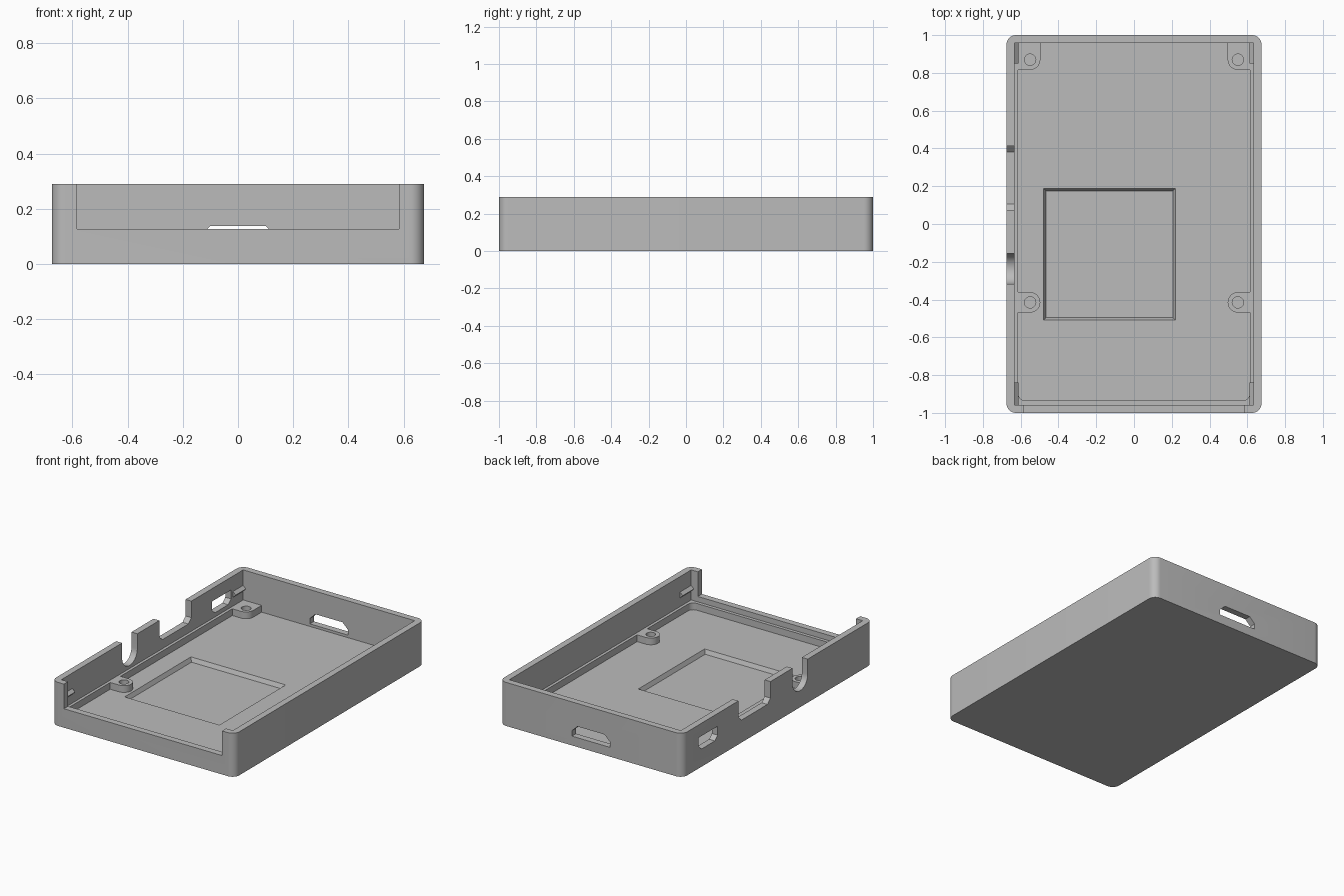
import bpy, bmesh, math
from mathutils import Matrix

cube = bpy.data.objects.get("Cube")
if cube:
    bpy.data.objects.remove(cube, do_unlink=True)

grey = bpy.data.materials.new("mid_grey")
grey.use_nodes = True
colour = (0.5, 0.5, 0.5, 1)
grey.diffuse_color = colour
grey.node_tree.nodes["Principled BSDF"].inputs["Base Color"].default_value = colour

# Maps from profile (u, v, depth) to model axes
TO_Z = Matrix.Identity(4)
TO_X = Matrix(((0, 0, 1, 0), (1, 0, 0, 0), (0, 1, 0, 0), (0, 0, 0, 1)))
TO_Y = Matrix(((1, 0, 0, 0), (0, 0, 1, 0), (0, 1, 0, 0), (0, 0, 0, 1)))


def prism(name, profile, low, high, axes=TO_Z, taper=1.0, centre=(0, 0)):
    """Extrude a closed profile; taper scales its low end about centre."""
    bm = bmesh.new()
    cu, cv = centre
    bottom = [bm.verts.new((cu + (u - cu) * taper, cv + (v - cv) * taper, low)) for u, v in profile]
    top = [bm.verts.new((u, v, high)) for u, v in profile]
    bm.faces.new(bottom)
    bm.faces.new(top)
    n = len(profile)
    for i in range(n):
        j = (i + 1) % n
        bm.faces.new((bottom[i], bottom[j], top[j], top[i]))
    bm.transform(axes)
    bmesh.ops.recalc_face_normals(bm, faces=bm.faces)
    mesh = bpy.data.meshes.new(name)
    bm.to_mesh(mesh)
    bm.free()
    mesh.materials.append(grey)
    obj = bpy.data.objects.new(name, mesh)
    bpy.context.collection.objects.link(obj)
    return obj


def arc(u, v, r, start, end, steps=8):
    angles = [math.radians(start + (end - start) * i / steps) for i in range(steps + 1)]
    return [(u + r * math.cos(a), v + r * math.sin(a)) for a in angles]


def rect(u0, u1, v0, v1):
    return [(u0, v0), (u1, v0), (u1, v1), (u0, v1)]


def mirrored(half):
    return half + [(-u, v) for u, v in reversed(half)]


W, L, H = 0.675, 1.0, 0.29
INNER_X, INNER_Y = 0.632, 0.957
FLOOR, LEDGE = 0.045, 0.09
BOSS_X, BOSS_R = 0.55, 0.054
BOSS_Y = (-0.415, 0.87)
R = 0.05

# Outer body with rounded upright corners
tray = prism("tray", mirrored(arc(W - R, R - L, R, -90, 0) + arc(W - R, L - R, R, 0, 90)), 0, H)

# Lower cavity outline, leaving a ledge and four screw bosses standing
half = arc(0.575, -0.897, 0.038, -90, 0)
half += [(0.613, BOSS_Y[0] - BOSS_R)] + arc(BOSS_X, BOSS_Y[0], BOSS_R, 270, 90, 12)
half += [(0.613, BOSS_Y[0] + BOSS_R), (0.613, BOSS_Y[1] - BOSS_R)]
half += arc(BOSS_X, BOSS_Y[1], BOSS_R, 270, 180) + [(BOSS_X - BOSS_R, INNER_Y)]

cutters = [
    prism("upper_cavity", rect(-INNER_X, INNER_X, -INNER_Y, INNER_Y), LEDGE, 0.5),
    prism("lower_cavity", mirrored(half), FLOOR, LEDGE + 0.05),
    prism("floor_recess", rect(-0.48, 0.22, -0.51, 0.19), 0.018, FLOOR + 0.002,
          taper=0.96, centre=(-0.13, -0.16)),
    prism("front_opening", rect(-0.583, 0.583, 0.126, 0.5), -1.1, -0.94, TO_Y),
    # Chamfered port in the back wall
    prism("back_port", mirrored([(0.14, 0.062), (0.14, 0.098), (0.1, 0.137)]), 0.9, 1.1, TO_Y),
    # Openings in the side wall: wide notch, round cable slot, small port
    prism("wide_notch", [(0.075, 0.5), (0.075, 0.18), (0.107, 0.15), (0.38, 0.15),
                         (0.412, 0.18), (0.412, 0.5)], -0.8, -0.6, TO_X),
    prism("cable_slot", arc(-0.237, 0.19, 0.08, 180, 360, 16) + [(-0.157, 0.5), (-0.317, 0.5)],
          -0.8, -0.6, TO_X),
    prism("small_port", [(0.66, 0.118), (0.8, 0.118), (0.83, 0.145), (0.83, 0.205),
                         (0.63, 0.205), (0.63, 0.145)], -0.8, -0.6, TO_X),
]
for y in BOSS_Y:
    for side in (-1, 1):
        cutters.append(prism("screw_hole", arc(side * BOSS_X, y, 0.03, 0, 345, 23), FLOOR, 0.2))

bpy.context.view_layer.objects.active = tray
for cutter in cutters:
    cutter.hide_render = True
    mod = tray.modifiers.new(cutter.name, "BOOLEAN")
    mod.operation = "DIFFERENCE"
    mod.solver = "EXACT"
    mod.object = cutter
    bpy.ops.object.modifier_apply(modifier=mod.name)
for cutter in cutters:
    bpy.data.objects.remove(cutter, do_unlink=True)

bpy.ops.object.select_all(action="DESELECT")
tray.select_set(True)
bpy.ops.object.shade_smooth_by_angle(angle=math.radians(30))

# Triangular snap ridges near the ends of both side walls
for side, label in ((-1, "right"), (1, "left")):
    for end, y0, y1 in (("front", -INNER_Y, -0.84), ("back", 0.85, INNER_Y)):
        wall = side * (INNER_X + 0.003)
        prism(f"{label}_{end}_snap_ridge",
              [(wall, 0.145), (side * (INNER_X - 0.02), 0.168), (wall, 0.19)], y0, y1, TO_Y)
